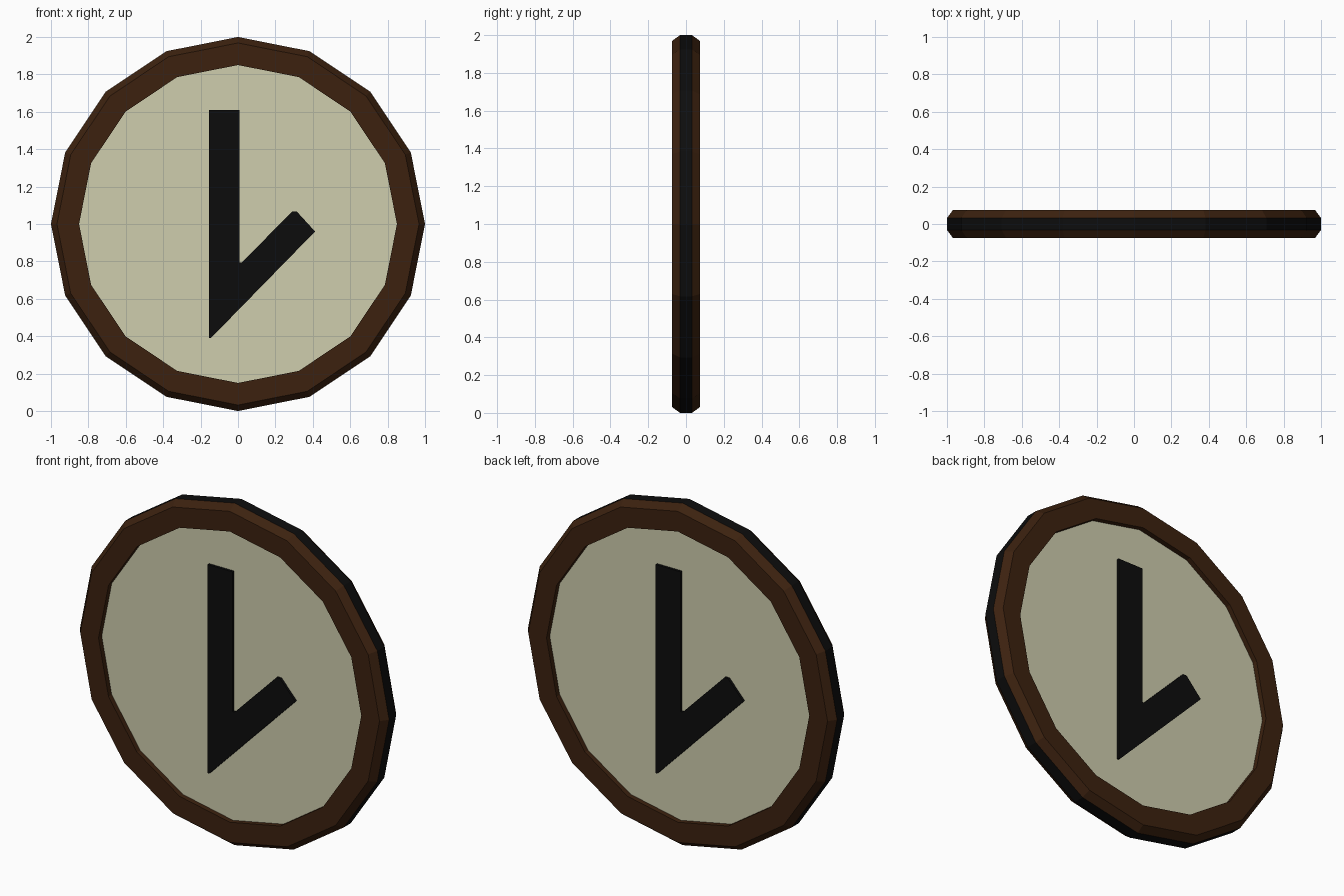
import bpy, bmesh, math
from mathutils import Matrix, Vector

if "Cube" in bpy.data.objects:
    bpy.data.objects.remove(bpy.data.objects["Cube"])

SIDES = 16
CENTRE_Z = 1.0
DIAL_Y = 0.045     # half depth of the recessed dial
HAND_Y = 0.06      # front of the hands


def material(name, rgb):
    m = bpy.data.materials.new(name)
    m.diffuse_color = (*rgb, 1)
    m.use_nodes = True
    m.node_tree.nodes["Principled BSDF"].inputs["Base Color"].default_value = m.diffuse_color
    return m


brown = material("dark_brown_wood", (0.045, 0.0155, 0.0047))
black = material("black", (0.0039, 0.0039, 0.0039))
cream = material("cream_dial", (0.62, 0.61, 0.42))


def make_object(name, bm, *mats):
    bmesh.ops.recalc_face_normals(bm, faces=bm.faces)
    me = bpy.data.meshes.new(name)
    bm.to_mesh(me)
    bm.free()
    for m in mats:
        me.materials.append(m)
    ob = bpy.data.objects.new(name, me)
    bpy.context.collection.objects.link(ob)
    return ob


def ring_point(r, y, i):
    a = 2 * math.pi * i / SIDES
    return Vector((r * math.sin(a), y, CENTRE_Z + r * math.cos(a)))


# Rim: closed bevelled section swept round the clock, black middle band
half = [(1.0, 0.032), (0.968, 0.075), (0.85, 0.075)]
section = half + [(r, -y) for r, y in reversed(half)]
bm = bmesh.new()
rings = [[bm.verts.new(ring_point(r, y, i)) for r, y in section] for i in range(SIDES)]
n = len(section)
for i in range(SIDES):
    a, b = rings[i], rings[(i + 1) % SIDES]
    for j in range(n):
        k = (j + 1) % n
        f = bm.faces.new((a[j], a[k], b[k], b[j]))
        f.material_index = 1 if j == n - 1 else 0   # outermost strip
make_object("rim", bm, brown, black)

# Dials: recessed discs on both sides
for name, y in (("front_dial", -DIAL_Y), ("back_dial", DIAL_Y)):
    bm = bmesh.new()
    f = bm.faces.new([bm.verts.new(ring_point(0.85, y, i)) for i in range(SIDES)])
    f.normal_update()
    if f.normal.y * y < 0:
        f.normal_flip()
    me = bpy.data.meshes.new(name)
    bm.to_mesh(me)
    bm.free()
    me.materials.append(cream)
    bpy.context.collection.objects.link(bpy.data.objects.new(name, me))

# Hands: joined long and short hand, repeated half a turn round on the back
outline = [(-0.155, 1.61), (-0.155, 0.39), (-0.145, 0.39), (0.412, 0.96),
           (0.313, 1.068), (0.29, 1.068), (0.02, 0.793), (0.007, 0.793), (0.007, 1.61)]
for name, turn in (("front_hands", 0), ("back_hands", math.pi)):
    bm = bmesh.new()
    f = bm.faces.new([bm.verts.new((x, -DIAL_Y, z)) for x, z in outline])
    ext = bmesh.ops.extrude_face_region(bm, geom=[f], use_keep_orig=True)
    top = [v for v in ext["geom"] if isinstance(v, bmesh.types.BMVert)]
    bmesh.ops.translate(bm, verts=top, vec=(0, DIAL_Y - HAND_Y, 0))
    bmesh.ops.rotate(bm, verts=bm.verts, cent=(0, 0, 0), matrix=Matrix.Rotation(turn, 3, 'Z'))
    make_object(name, bm, black)
